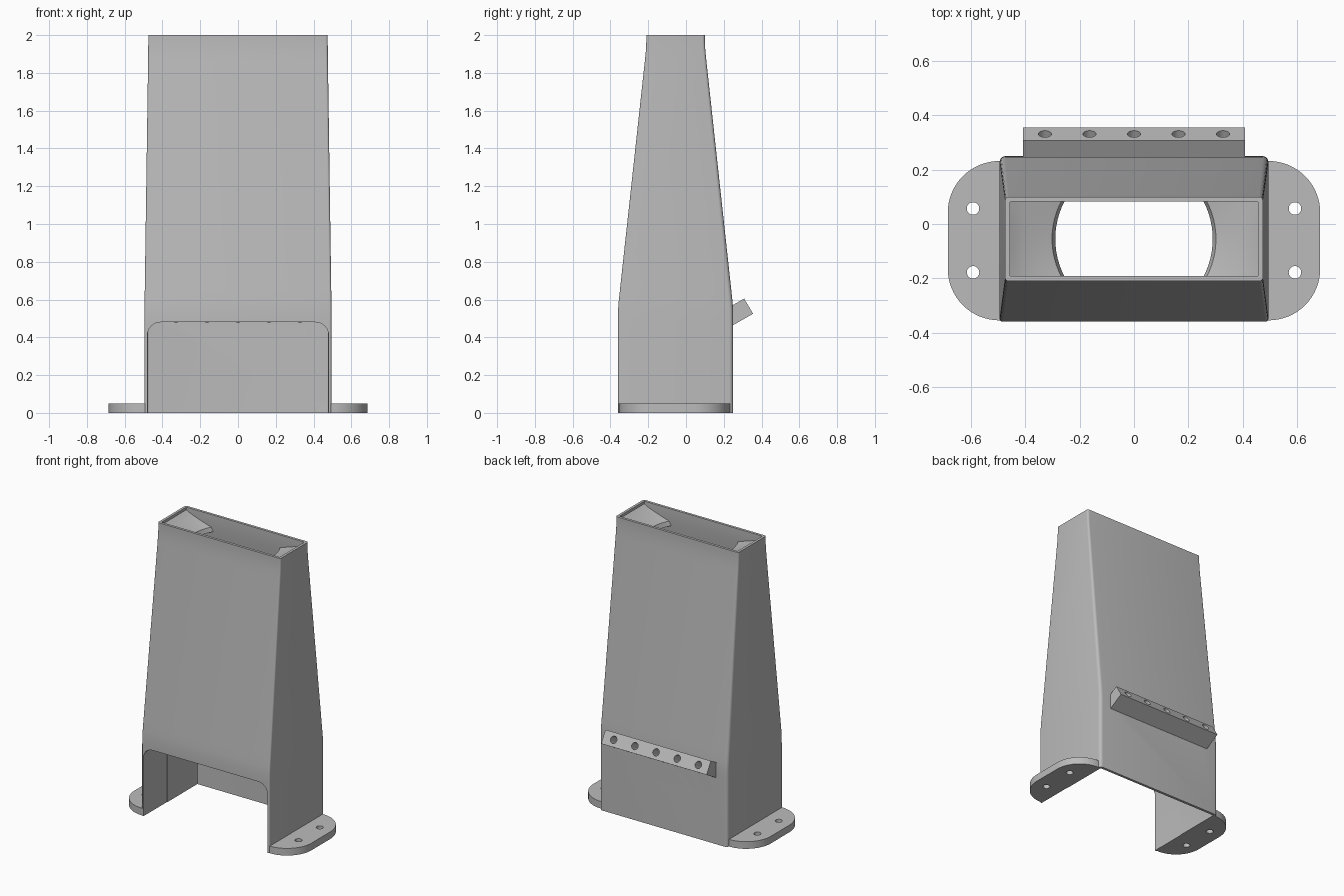
import bpy, bmesh, math
from mathutils import Vector, Matrix

cube = bpy.data.objects.get("Cube")
if cube:
    bpy.data.objects.remove(cube)

grey = bpy.data.materials.new("plain_grey")
grey.use_nodes = True
grey.diffuse_color = (0.5, 0.5, 0.5, 1)
grey.node_tree.nodes["Principled BSDF"].inputs["Base Color"].default_value = (0.5, 0.5, 0.5, 1)


def rounded(corners, radii, steps=6):
    """Convex counter-clockwise 2D outline with each corner rounded."""
    out = []
    for i, (c, r) in enumerate(zip(corners, radii)):
        c = Vector(c)
        a = (Vector(corners[i - 1]) - c).normalized()
        b = (Vector(corners[(i + 1) % len(corners)]) - c).normalized()
        if r == 0:
            out.append(c)
            continue
        half = a.angle(b) / 2
        mid = c + (a + b).normalized() * r / math.sin(half)
        start = c + a * r / math.tan(half) - mid
        turn = math.pi - 2 * half
        out += [mid + Matrix.Rotation(turn * k / steps, 2) @ start for k in range(steps + 1)]
    return out


def rectangle(x, y0, y1, front, back):
    return rounded([(-x, y0), (x, y0), (x, y1), (-x, y1)], [front, front, back, back])


def loft(name, rings):
    """Closed solid through rings of equal point count."""
    bm = bmesh.new()
    loops = [[bm.verts.new(p) for p in ring] for ring in rings]
    n = len(loops[0])
    for a, b in zip(loops, loops[1:]):
        for i in range(n):
            j = (i + 1) % n
            bm.faces.new((a[i], a[j], b[j], b[i]))
    bm.faces.new(loops[0][::-1])
    bm.faces.new(loops[-1])
    bmesh.ops.recalc_face_normals(bm, faces=bm.faces)
    mesh = bpy.data.meshes.new(name)
    bm.to_mesh(mesh)
    bm.free()
    mesh.materials.append(grey)
    obj = bpy.data.objects.new(name, mesh)
    bpy.context.collection.objects.link(obj)
    return obj


def prism(name, outline, place, low, high):
    """Extrude a 2D outline; place maps (u, v, depth) to a 3D point."""
    return loft(name, [[place(p[0], p[1], d) for p in outline] for d in (low, high)])


def rod(name, start, end, radius, sides=32):
    start, end = Vector(start), Vector(end)
    turn = (end - start).to_track_quat('Z', 'Y')
    ring = [turn @ Vector((radius * math.cos(t), radius * math.sin(t), 0))
            for t in (math.tau * k / sides for k in range(sides))]
    return loft(name, [[p + c for p in ring] for c in (start, end)])


def combine(obj, tools, operation='DIFFERENCE'):
    for tool in tools:
        mod = obj.modifiers.new("cut", 'BOOLEAN')
        mod.operation, mod.solver, mod.object = operation, 'EXACT', tool
    bpy.context.view_layer.update()
    graph = bpy.context.evaluated_depsgraph_get()
    mesh = bpy.data.meshes.new_from_object(obj.evaluated_get(graph))
    obj.modifiers.clear()
    obj.data = mesh
    for tool in tools:
        bpy.data.objects.remove(tool)


def flat(u, v, d):
    return Vector((u, v, d))


def sideways(u, v, d):
    return Vector((d, u, v))


def frontal(u, v, d):
    return Vector((u, d, v))


# Tapered duct: straight base, long taper, short straight collar
def tower(name, inset, overshoot):
    rings = []
    for z, t in ((-overshoot, 0), (0.5, 0), (0.55, 0.005), (0.59, 0.025), (0.65, 0.068),
                 (1.86, 0.945), (1.92, 0.985), (1.97, 1), (2 + overshoot, 1)):
        x = 0.495 - 0.02 * t - inset
        y0 = -0.36 + 0.15 * t + inset
        y1 = 0.25 - 0.15 * t - inset
        r = 0.004 if inset else 0.012
        back = 0.004 if inset else 0.022 - 0.008 * t
        rings.append([flat(p[0], p[1], z) for p in rectangle(x, y0, y1, r, back)])
    return loft(name, rings)


duct = tower("duct_body", 0, 0)
cavity = tower("cavity_cutter", 0.018, 0.1)
opening = rounded([(-0.48, -0.2), (0.48, -0.2), (0.48, 0.48), (-0.48, 0.48)], [0, 0, 0.07, 0.07])
combine(duct, [cavity, prism("opening_cutter", opening, frontal, -0.6, -0.1)])

# Angled nozzle bar on the back
bar_outline = [(0.24, 0.459), (0.355, 0.525), (0.308, 0.605), (0.24, 0.566)]
bar = prism("nozzle_bar", bar_outline, sideways, -0.408, 0.408)
inward = Vector((0, -0.86, -0.51))


def nozzle_cutters():
    cutters = []
    for k in range(-2, 3):
        centre = Vector((k * 0.164, 0.332, 0.565))
        cutters.append(rod("nozzle_cutter", centre - inward * 0.05, centre + inward * 0.2, 0.024))
    return cutters


combine(duct, nozzle_cutters())
combine(bar, nozzle_cutters())

# Inlet lips and mounting feet, one on each side
parts = [duct, bar]
for side, label in ((1, "left"), (-1, "right")):
    top, under = [], []
    for i in range(13):
        y = -0.2 + 0.29 * i / 12
        edge = math.sqrt(0.3 ** 2 - (y + 0.055) ** 2) + 0.002
        row = []
        for k in range(7):
            s = k / 6
            row.append(Vector((side * (0.462 + (edge - 0.462) * s), y, 1.985 - 0.075 * s ** 0.8)))
        low = [p + Vector((-side * 0.012 * k / 6, 0, -0.03)) for k, p in enumerate(row)]
        top.append(row + low[::-1])
    parts.append(loft(label + "_inlet_lip", top))

    corners = [(side * 0.488, -0.355), (side * 0.686, -0.355), (side * 0.686, 0.232), (side * 0.488, 0.232)]
    radii = [0, 0.19, 0.19, 0]
    if side < 0:
        corners, radii = corners[::-1], radii[::-1]
    foot = prism(label + "_foot", rounded(corners, radii, 16), flat, 0, 0.05)
    combine(foot, [rod("screw_cutter", (side * 0.593, y, -0.1), (side * 0.593, y, 0.2), 0.023)
                   for y in (0.057, -0.178)])
    parts.append(foot)

# Smooth the rounded faces, keep the edges crisp
for obj in bpy.context.selected_objects:
    obj.select_set(False)
for obj in parts:
    obj.select_set(True)
bpy.context.view_layer.objects.active = duct
bpy.ops.object.shade_smooth_by_angle(angle=math.radians(28))
